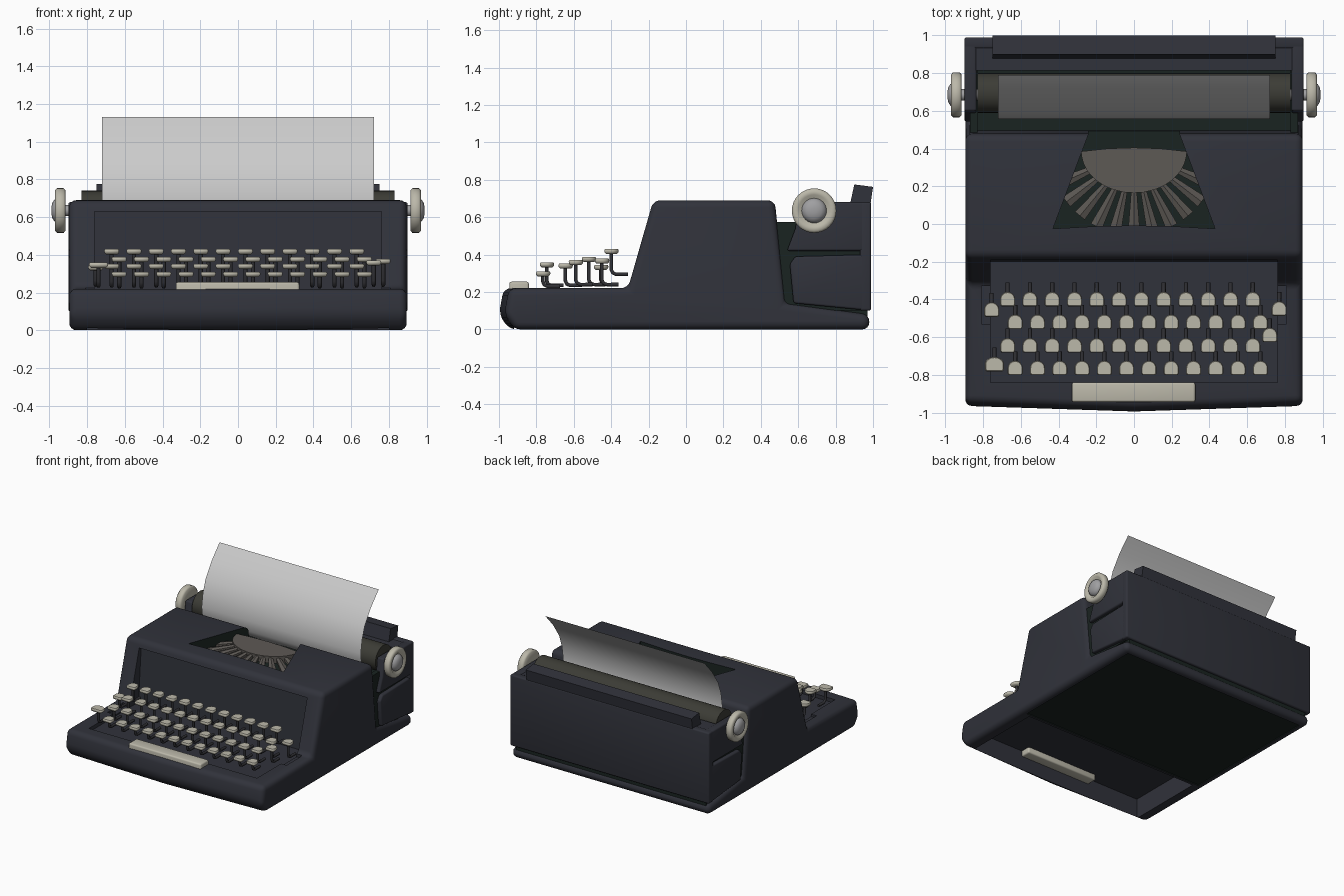
import bpy, bmesh, math
from mathutils import Vector

if "Cube" in bpy.data.objects:
    bpy.data.objects.remove(bpy.data.objects["Cube"])


def material(name, rgb):
    m = bpy.data.materials.new(name)
    m.diffuse_color = (*rgb, 1)
    m.use_nodes = True
    m.node_tree.nodes["Principled BSDF"].inputs["Base Color"].default_value = m.diffuse_color
    return m


BODY = material("navy_enamel", (0.030, 0.032, 0.043))
DARK = material("dark_interior", (0.010, 0.017, 0.015))
RUBBER = material("platen_rubber", (0.045, 0.045, 0.036))
METAL = material("type_metal", (0.11, 0.10, 0.09))
STEM = material("stem_metal", (0.03, 0.03, 0.035))
CREAM = material("cream_plastic", (0.50, 0.48, 0.40))
HUB = material("hub_grey", (0.35, 0.35, 0.36))
PAPER = material("paper", (0.60, 0.60, 0.58))


def apply_mods(ob):
    bpy.context.view_layer.objects.active = ob
    for m in list(ob.modifiers):
        bpy.ops.object.modifier_apply(modifier=m.name)


def smooth(ob, deg=30):
    bpy.ops.object.select_all(action='DESELECT')
    ob.select_set(True)
    bpy.context.view_layer.objects.active = ob
    bpy.ops.object.shade_smooth_by_angle(angle=math.radians(deg))


def loft(name, rings, mat, closed=True, bevel=0, deg=30, seg=3):
    """Skin matching rings of points; closed rings also get end caps."""
    bm = bmesh.new()
    rows = [[bm.verts.new(p) for p in r] for r in rings]
    n = len(rows[0])
    for a, b in zip(rows, rows[1:]):
        for i in range(n if closed else n - 1):
            j = (i + 1) % n
            bm.faces.new((a[i], a[j], b[j], b[i]))
    if closed:
        bm.faces.new(rows[0])
        bm.faces.new(rows[-1])
    bmesh.ops.recalc_face_normals(bm, faces=bm.faces)
    me = bpy.data.meshes.new(name)
    bm.to_mesh(me)
    bm.free()
    me.materials.append(mat)
    ob = bpy.data.objects.new(name, me)
    bpy.context.collection.objects.link(ob)
    if bevel:
        m = ob.modifiers.new("bevel", 'BEVEL')
        m.width, m.segments, m.limit_method = bevel, seg, 'ANGLE'
        apply_mods(ob)
    smooth(ob, deg)
    return ob


def prism_x(name, yz, x0, x1, mat, **kw):
    return loft(name, [[(x, y, z) for y, z in yz] for x in (x0, x1)], mat, **kw)


def prism_z(name, xy, z0, z1, mat, **kw):
    return loft(name, [[(x, y, z) for x, y in xy] for z in (z0, z1)], mat, **kw)


def box(name, x0, x1, y0, y1, z0, z1, mat, **kw):
    return prism_x(name, [(y0, z0), (y1, z0), (y1, z1), (y0, z1)], x0, x1, mat, **kw)


def lathe_x(name, prof, cy, cz, mat, n=32, **kw):
    rings = [[(x, cy + r * math.cos(2 * math.pi * i / n), cz + r * math.sin(2 * math.pi * i / n))
              for i in range(n)] for x, r in prof]
    return loft(name, rings, mat, **kw)


def cut(ob, cutter):
    cutter.hide_render = True
    m = ob.modifiers.new("cut", 'BOOLEAN')
    m.operation, m.object, m.solver = 'DIFFERENCE', cutter, 'EXACT'
    m.material_mode = 'TRANSFER'
    apply_mods(ob)
    bpy.data.objects.remove(cutter)


# Main housing: side profile swept across x, front edge slightly pointed
prof = [(-0.945, 0), (-1.0, 0.08), (-0.975, 0.22), (-0.31, 0.22), (-0.175, 0.69),
        (0.475, 0.69), (0.53, 0.14), (0.98, 0.08), (0.98, 0)]
rings = [[(x, y + (0.033 * abs(x) if y < -0.9 else 0), z) for y, z in prof] for x in (-0.895, 0, 0.895)]
housing = loft("housing", rings, BODY, bevel=0.038, seg=4)
# Keyboard well with recessed front wall, and side pockets
cut(housing, prism_x("well", [(-0.84, 0.19), (-0.2, 0.19), (-0.165, 0.63), (-0.84, 0.63)], -0.76, 0.76, BODY))
cut(housing, box("pocket", -0.81, 0.81, -0.53, -0.33, 0.2, 0.5, BODY))
# Hollow underside
cut(housing, box("under_front", -0.8, 0.8, -0.92, -0.27, -0.1, 0.165, BODY))
cut(housing, box("under_back", -0.84, 0.84, -0.25, 0.93, -0.1, 0.02, DARK))
# Type basket opening
cut(housing, prism_z("opening", [(-0.24, 0.7), (-0.24, 0.48), (-0.43, -0.025), (-0.2, -0.012), (0, -0.008),
                                 (0.2, -0.012), (0.43, -0.025), (0.24, 0.48), (0.24, 0.7)], 0.5, 0.9, DARK))
smooth(housing)
box("bottom_panel", -0.84, 0.84, -0.25, 0.93, 0.008, 0.025, DARK)

# Type basket: half disc and fan of type bars
prism_z("type_segment", [(0.28 * math.cos(a), 0.385 + 0.22 * math.sin(a))
                         for a in [math.pi * (1 + i / 20) for i in range(21)]] +
        [(0.14, 0.4), (0, 0.405), (-0.14, 0.4)], 0.6, 0.655, METAL)
for i in range(11):
    a = math.radians(204 + i * 13.2)
    d, t = Vector((math.cos(a), math.sin(a), 0)), Vector((-math.sin(a), math.cos(a), 0))
    c = Vector((0, 0.39, 0))
    rings = []
    for r, w, z in ((0.2, 0.014, 0.652), (0.45, 0.033, 0.615)):
        p = c + d * r
        rings.append([p + t * s * w + Vector((0, 0, h)) for s, h in
                      ((-1, z - 0.03), (1, z - 0.03), (1, z - 0.008), (0, z), (-1, z - 0.008))])
    loft("type_bar", rings, METAL)

# Carriage interior, back, and side panels
box("carriage_interior", -0.86, 0.86, 0.44, 0.97, 0.06, 0.49, DARK)
box("back_panel", -0.9, 0.9, 0.93, 0.99, 0.10, 0.68, BODY, bevel=0.012)
box("carriage_shelf", -0.88, 0.88, 0.815, 0.96, 0.56, 0.675, BODY)
upper = [(0.54, 0.42), (0.585, 0.54), (0.6, 0.68), (0.985, 0.68), (0.985, 0.42)]
lower = [(0.555, 0.35), (0.585, 0.39), (0.985, 0.4), (0.985, 0.10), (0.575, 0.14)]
for s in (-1, 1):
    box("inner_cheek", s * 0.83, s * 0.87, 0.46, 0.95, 0.1, 0.575, DARK)
    prism_x("carriage_side_upper", upper, s * 0.835, s * 0.9, BODY, bevel=0.012)
    prism_x("carriage_side_lower", lower, s * 0.835, s * 0.9, BODY, bevel=0.012)
prism_x("paper_rest", [(0.875, 0.66), (0.9, 0.775), (1.0, 0.762), (0.985, 0.66)], -0.75, 0.75, BODY)

# Platen, axle and knobs
lathe_x("platen", [(-0.83, 0.105), (0.83, 0.105)], 0.695, 0.635, RUBBER)
lathe_x("axle", [(-0.93, 0.03), (0.93, 0.03)], 0.685, 0.635, HUB, n=16)
rim = [(0.915, 0.06), (0.915, 0.108), (0.925, 0.119), (0.96, 0.119), (0.97, 0.108),
       (0.97, 0.085), (0.955, 0.07), (0.955, 0.02)]
hub = [(0.94, 0.068), (0.96, 0.066), (0.975, 0.056), (0.985, 0.04), (0.99, 0.015)]
for s in (-1, 1):
    lathe_x("knob_rim", [(s * x, r) for x, r in rim], 0.685, 0.635, CREAM, deg=50)
    lathe_x("knob_hub", [(s * x, r) for x, r in hub], 0.685, 0.635, HUB, deg=50)

# Sheet of paper curling up from the platen
sheet = [(0.79, 1.13), (0.69, 1.02), (0.61, 0.9), (0.575, 0.8), (0.558, 0.69), (0.57, 0.6),
         (0.605, 0.54), (0.65, 0.515)]
loft("paper_sheet", [[(x, y, z) for y, z in sheet] for x in (-0.72, 0.72)], PAPER, closed=False, deg=60)

# Keys: D-shaped caps, all sharing one mesh
rows = [(-0.40, 0.43, 0.295, -0.67), (-0.52, 0.388, 0.24, -0.63),
        (-0.645, 0.352, 0.235, -0.67), (-0.765, 0.31, 0.23, -0.63)]
keys = [(x0 + 0.1182 * i, y, z, lo, 1) for y, z, lo, x0 in rows for i in range(12)]
keys += [(-0.755, -0.455, 0.345, 0.24, 1), (-0.74, -0.745, 0.358, 0.235, 1.28),
         (0.77, -0.45, 0.378, 0.24, 1), (0.72, -0.59, 0.37, 0.24, 1)]
outline = [(0.04 * math.cos(math.pi * i / 12), 0.04 * math.sin(math.pi * i / 12)) for i in range(13)]
outline += [(-0.04, -0.028), (-0.033, -0.037), (0.033, -0.037), (0.04, -0.028)]
cap = loft("key_cap", [[(x * k, y * k, z) for x, y in outline] for k, z in
                       ((0.75, -0.027), (0.97, -0.018), (1, -0.008), (0.9, 0))], CREAM, deg=50)
for x, y, z, lo, w in keys:
    ob = bpy.data.objects.new("key_cap", cap.data)
    ob.location, ob.scale = (x, y, z), (w, 1, 1)
    bpy.context.collection.objects.link(ob)
bpy.data.objects.remove(cap)

# Key stems: bent rods below each cap
cu = bpy.data.curves.new("key_stems", 'CURVE')
cu.dimensions, cu.bevel_depth, cu.bevel_resolution, cu.use_fill_caps = '3D', 0.011, 1, True
for x, y, z, lo, w in keys:
    sp = cu.splines.new('POLY')
    pts = [(y, z - 0.02), (y, lo + 0.025), (y + 0.008, lo + 0.008), (y + 0.025, lo), (y + 0.09, lo)]
    sp.points.add(len(pts) - 1)
    for p, (py, pz) in zip(sp.points, pts):
        p.co = (x, py, pz, 1)
cu.materials.append(STEM)
bpy.context.collection.objects.link(bpy.data.objects.new("key_stems", cu))

# Space bar
box("space_bar", -0.33, 0.325, -0.945, -0.84, 0.12, 0.255, CREAM, bevel=0.012)
